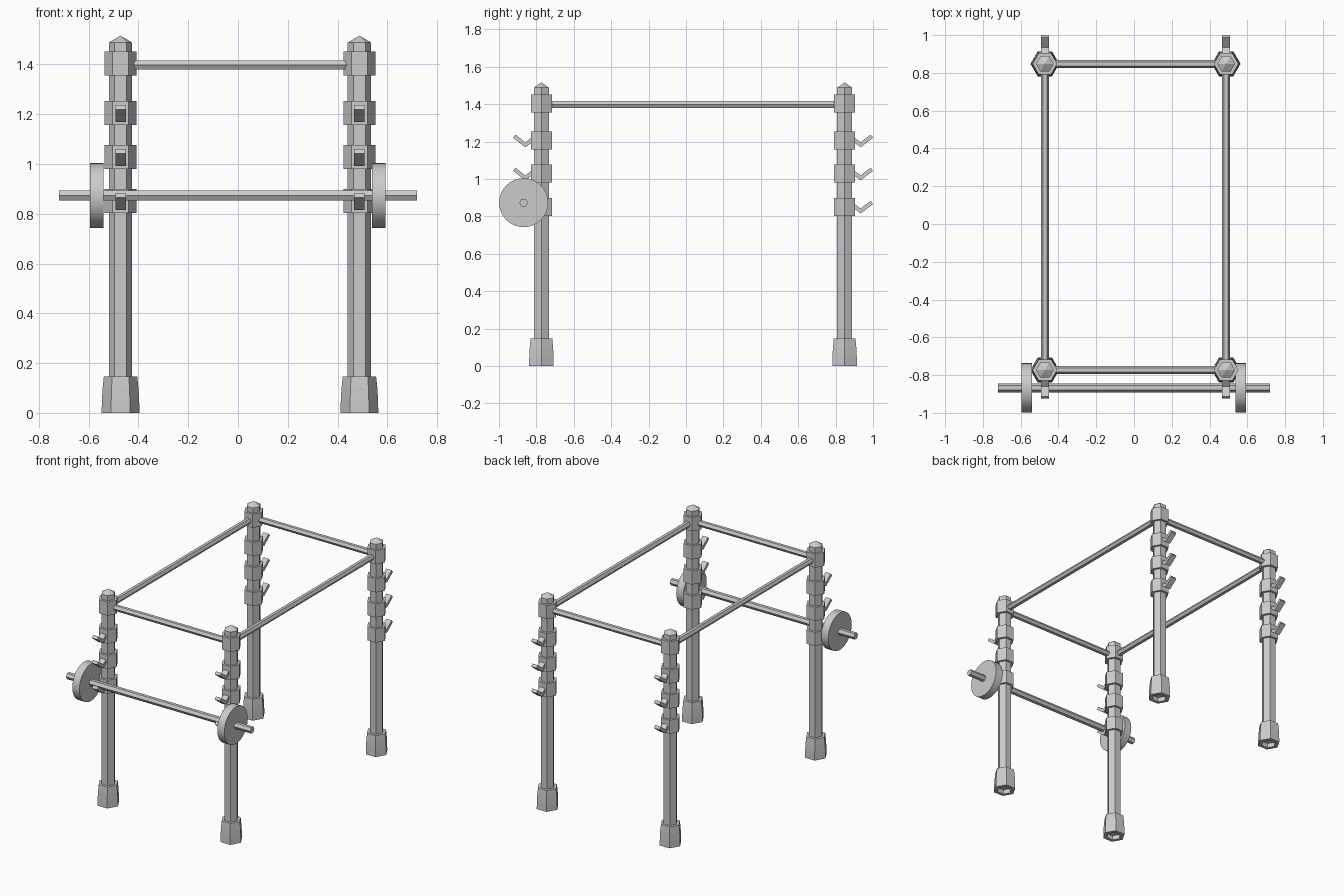
import bpy, bmesh, math
from mathutils import Matrix, Vector

cube = bpy.data.objects.get("Cube")
if cube:
    bpy.data.objects.remove(cube, do_unlink=True)

grey = bpy.data.materials.new("steel grey")
grey.use_nodes = True
COLOUR = (0.6, 0.6, 0.6, 1)
grey.diffuse_color = COLOUR
grey.node_tree.nodes["Principled BSDF"].inputs["Base Color"].default_value = COLOUR


def finish(bm, name):
    bmesh.ops.recalc_face_normals(bm, faces=bm.faces)
    mesh = bpy.data.meshes.new(name)
    bm.to_mesh(mesh)
    bm.free()
    mesh.materials.append(grey)
    obj = bpy.data.objects.new(name, mesh)
    bpy.context.collection.objects.link(obj)
    return obj


def turned(name, profile, location, sides=6):
    """Stack rings of (radius, height) into a capped solid; zero radius is a tip."""
    bm = bmesh.new()
    rings = []
    for r, z in profile:
        count = sides if r else 1
        rings.append([bm.verts.new((r * math.cos(math.tau * i / sides),
                                    r * math.sin(math.tau * i / sides), z))
                      for i in range(count)])
    for low, high in zip(rings, rings[1:]):
        for i in range(sides):
            j = (i + 1) % sides
            if len(high) == 1:
                bm.faces.new((low[i], low[j], high[0]))
            else:
                bm.faces.new((low[i], low[j], high[j], high[i]))
    for ring in (rings[0], rings[-1]):
        if len(ring) > 1:
            bm.faces.new(ring)
    obj = finish(bm, name)
    obj.location = location
    return obj


def rod(name, start, end, radius, sides=6):
    """Prism between two points with corners pointing sideways."""
    start, end = Vector(start), Vector(end)
    axis = (end - start).normalized()
    side = axis.cross(Vector((0, 0, 1)))
    basis = Matrix((side, axis.cross(side), axis)).transposed().to_4x4()
    obj = turned(name, [(radius, 0), (radius, (end - start).length)], (0, 0, 0), sides)
    obj.data.transform(Matrix.Translation(start) @ basis)
    return obj


def hook(name, x, y, z, out):
    """Bent flat strip pointing away from the frame."""
    outline = [(0.03, 0.006), (0.086, -0.036), (0.152, 0.015),
               (0.139, 0.032), (0.086, -0.009), (0.043, 0.023)]
    bm = bmesh.new()
    face = bm.faces.new([bm.verts.new((x - 0.021, y + out * a, z + b)) for a, b in outline])
    moved = bmesh.ops.extrude_face_region(bm, geom=[face])["geom"]
    bmesh.ops.translate(bm, vec=(0.042, 0, 0),
                        verts=[v for v in moved if isinstance(v, bmesh.types.BMVert)])
    finish(bm, name)


POST_X = {"right": -0.472, "left": 0.488}
POST_Y = {"front": -0.773, "back": 0.848}
BAR_Z = 1.398

# Four posts with feet, collars and outward hooks
for end, y in POST_Y.items():
    for side, x in POST_X.items():
        tag = f"{end}_{side}"
        turned(f"{tag}_post", [(0.047, 0.03), (0.047, 1.488), (0, 1.516)], (x, y, 0))
        turned(f"{tag}_foot", [(0.047, 0.03), (0.05, 0), (0.076, 0), (0.075, 0.05),
                               (0.072, 0.1), (0.067, 0.147)], (x, y, 0))
        turned(f"{tag}_top_collar", [(0.065, -0.048), (0.065, 0.048)], (x, y, 1.404))
        for n, z in enumerate((1.205, 1.028, 0.851), 1):
            turned(f"{tag}_collar_{n}", [(0.065, -0.048), (0.065, 0.048)], (x, y, z))
            hook(f"{tag}_hook_{n}", x, y, z, 1 if y > 0 else -1)

# Top rails joining the posts
for end, y in POST_Y.items():
    rod(f"{end}_rail", (POST_X["right"], y, BAR_Z), (POST_X["left"], y, BAR_Z), 0.0215)
for side, x in POST_X.items():
    rod(f"{side}_rail", (x, POST_Y["front"], BAR_Z), (x, POST_Y["back"], BAR_Z), 0.0215)

# Barbell resting in the lowest front hooks
BELL_Y, BELL_Z = -0.868, 0.873
rod("barbell_bar", (-0.719, BELL_Y, BELL_Z), (0.719, BELL_Y, BELL_Z), 0.0235)
for side, x in (("right", -0.567), ("left", 0.565)):
    plate = rod(f"{side}_weight_plate", (x - 0.0275, BELL_Y, BELL_Z),
                (x + 0.0275, BELL_Y, BELL_Z), 0.131, 32)
    bpy.ops.object.select_all(action="DESELECT")
    plate.select_set(True)
    bpy.context.view_layer.objects.active = plate
    bpy.ops.object.shade_smooth_by_angle()
